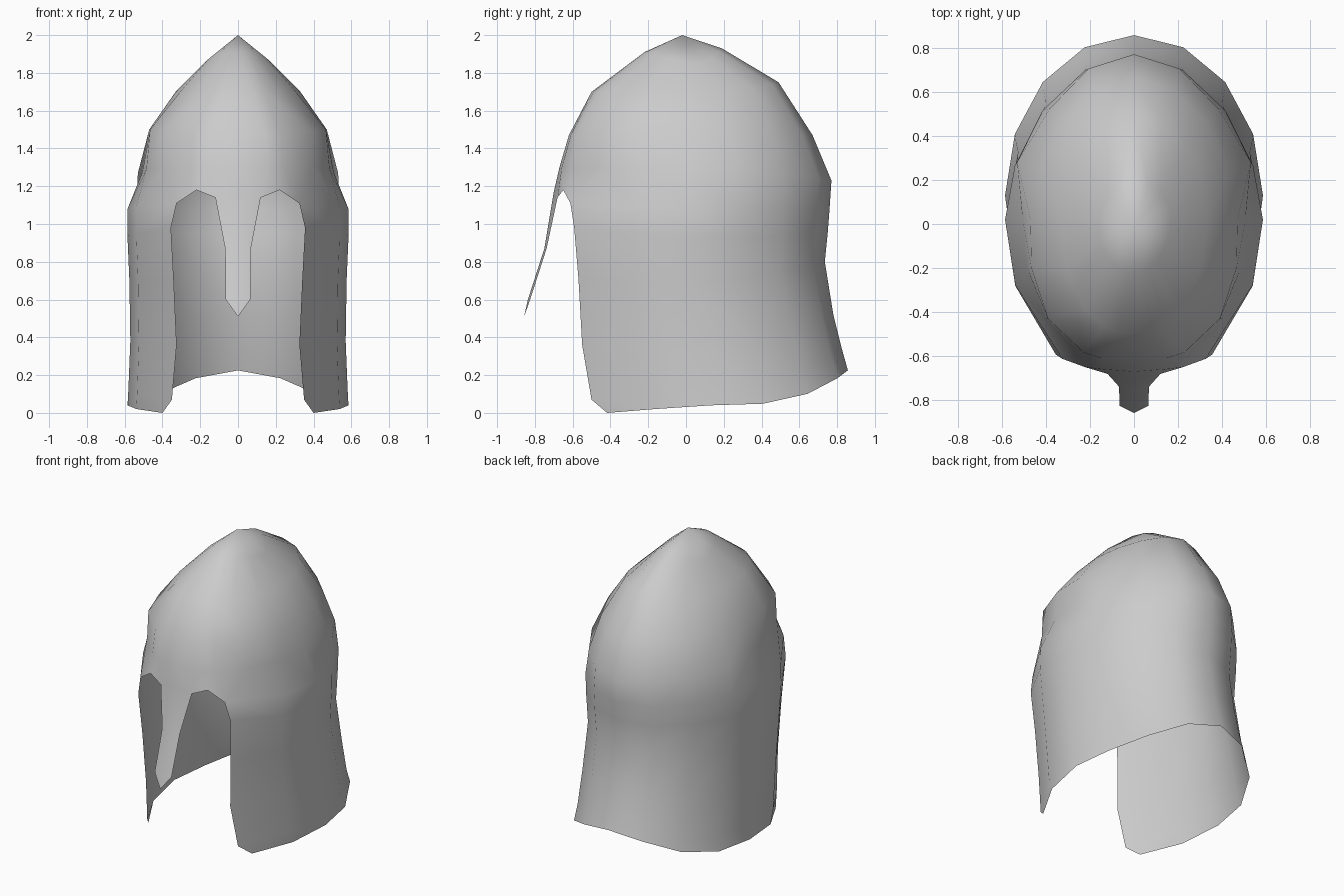
import bpy, bmesh
from math import sin, cos, asin, radians, pi

if "Cube" in bpy.data.objects:
    bpy.data.objects.remove(bpy.data.objects["Cube"])

# rings from crown to rim:
# front y, front z, half width, centre y, side z, back y, back z, front fullness exponent
RINGS = [
    (-.22, 1.91, .17, .02, 1.85, .19, 1.93, 1.0),
    (-.50, 1.70, .33, .02, 1.70, .49, 1.75, .9),
    (-.62, 1.47, .47, .02, 1.50, .67, 1.47, .75),
    (-.67, 1.30, .54, .02, 1.28, .77, 1.23, .8),
    (-.74, 1.11, .585, .02, 1.08, .76, 1.08, 1.0),
    (-.75, .98, .585, .02, .93, .75, .95, 1.0),
    (-.71, .70, .575, .02, .70, .735, .80, 1.0),
    (-.68, .36, .57, .05, .38, .78, .52, 1.0),
    (-.65, .07, .58, .09, .13, .825, .34, 1.0),
    (-.62, -.01, .585, .13, .04, .857, .225, 1.0),
]
ANGLES = [radians(a) for a in (0, 12, 22.5, 40, 67, 90, 112.5, 135, 157.5, 180)]
BROW = 4                                                  # ring holding the eye tops
# cheek edge: ring -> (x, z)
EDGE = {4: (.325, 1.11), 5: (.355, .98), 6: (.34, .70),
        7: (.325, .36), 8: (.35, .07), 9: (.40, 0)}
# brow line and temple hollow: (ring, column) -> point
SHAPED = {
    (2, 3): (.39, -.43, 1.49), (2, 4): (.465, -.20, 1.50),
    (3, 2): (.24, -.60, 1.29), (3, 3): (.40, -.43, 1.30),
    (3, 4): (.485, -.20, 1.29), (3, 5): (.505, .02, 1.28), (3, 6): (.53, .28, 1.27),
    (4, 0): (0, -.70, 1.17), (4, 1): (.12, -.68, 1.14), (4, 2): (.22, -.65, 1.18),
}


def ring_point(ring, a, level):
    yf, zf, w, yc, zs, yb, zb, e = ring
    c, s = abs(cos(a)), max(sin(a), 0)
    if a < pi / 2:
        return [w * s ** e, yc + (yf - yc) * c ** e, zs + (zf - zs) * c]
    k = 1.15 if 2 <= level <= 6 else 1.0    # back of the skull is narrower
    return [w * s, yc + (yb - yc) * c ** k, zs + (zb - zs) * c ** 3.2]


bm = bmesh.new()
apex = bm.verts.new((0, -.02, 2.0))
grid = []
for i, ring in enumerate(RINGS):
    row = []
    for j, a in enumerate(ANGLES):
        if i > BROW and j < 3:              # open face
            row.append(None)
            continue
        if j == 3 and i in EDGE:
            x, z = EDGE[i]
            p = ring_point(ring, asin(x / ring[2]), i)
            p[2] = z
        else:
            p = SHAPED.get((i, j)) or ring_point(ring, a, i)
        if j in (0, len(ANGLES) - 1):
            p = (0, p[1], p[2])
        row.append(bm.verts.new(p))
    grid.append(row)

# crown fan and shell
for j in range(len(ANGLES) - 1):
    bm.faces.new((apex, grid[0][j], grid[0][j + 1]))
for r0, r1 in zip(grid, grid[1:]):
    for j in range(len(ANGLES) - 1):
        quad = (r0[j], r1[j], r1[j + 1], r0[j + 1])
        if all(quad):
            bm.faces.new(quad)

# nose guard hanging from the brow
left, right = grid[BROW][0], grid[BROW][1]
for x, y, z in ((.068, -.738, .87), (.065, -.825, .60)):
    nl = bm.verts.new((0, y - .012, z))
    nr = bm.verts.new((x, y, z))
    bm.faces.new((left, nl, nr, right))
    left, right = nl, nr
bm.faces.new((left, bm.verts.new((0, -.857, .51)), right))

mesh = bpy.data.meshes.new("helmet_shell")
bm.to_mesh(mesh)
bm.free()
for f in mesh.polygons:
    f.use_smooth = True
helmet = bpy.data.objects.new("helmet_shell", mesh)
bpy.context.collection.objects.link(helmet)

# other half
mirror = helmet.modifiers.new("mirror", 'MIRROR')
mirror.use_axis[0] = True
mirror.use_clip = True
mirror.merge_threshold = .001
